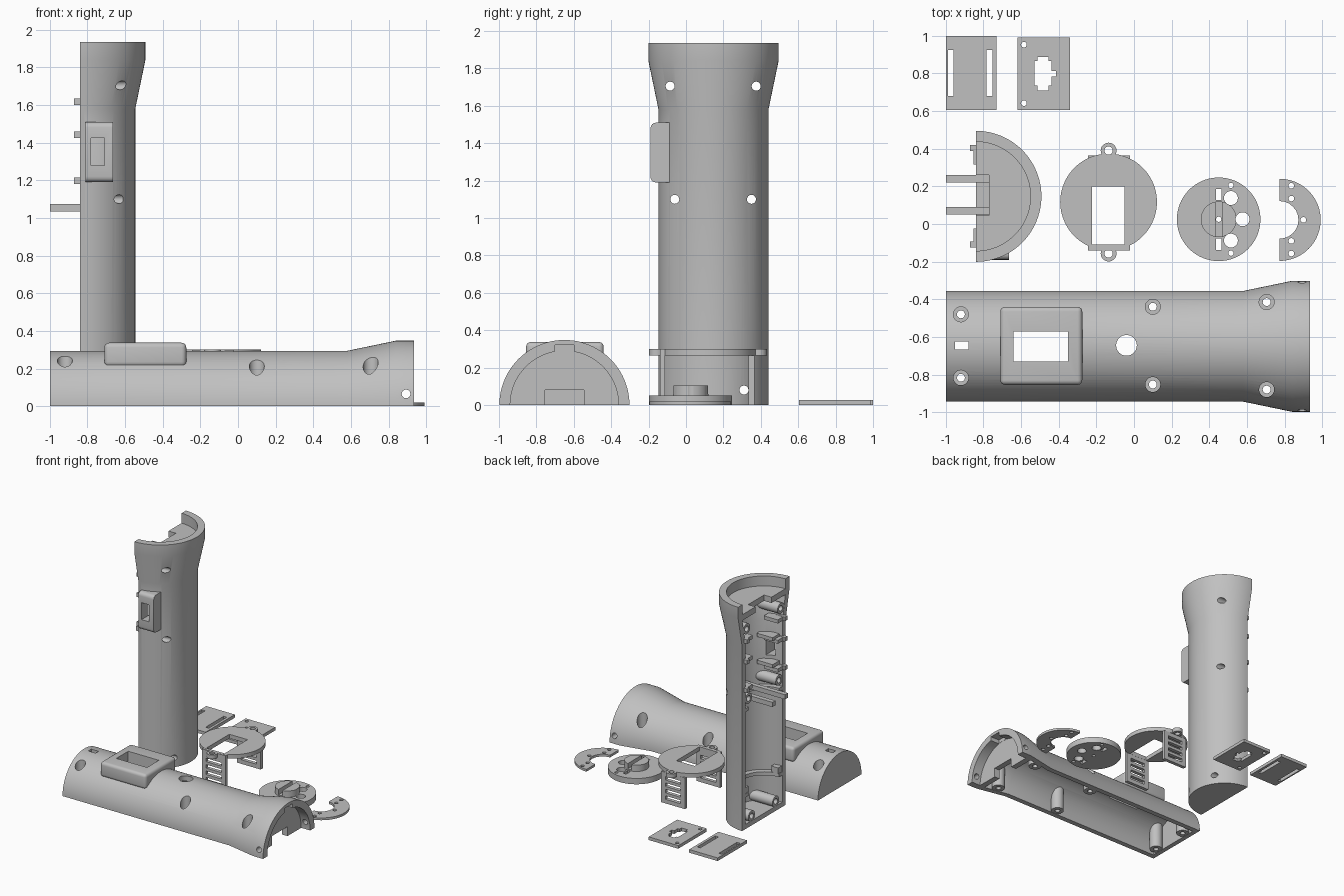
import bpy, bmesh, math
from mathutils import Matrix, Vector

if "Cube" in bpy.data.objects:
    bpy.data.objects.remove(bpy.data.objects["Cube"])

grey = bpy.data.materials.new("plain grey")
grey.diffuse_color = (0.53, 0.53, 0.53, 1)
grey.use_nodes = True
grey.node_tree.nodes["Principled BSDF"].inputs["Base Color"].default_value = grey.diffuse_color


def finish(name, bm):
    bmesh.ops.recalc_face_normals(bm, faces=bm.faces)
    me = bpy.data.meshes.new(name)
    bm.to_mesh(me)
    bm.free()
    ob = bpy.data.objects.new(name, me)
    bpy.context.collection.objects.link(ob)
    return ob


def box(name, x, y, z, bevel=0, axes=(0, 1, 2)):
    """Box from three (low, high) ranges; bevels edges parallel to the given axes."""
    bm = bmesh.new()
    bmesh.ops.create_cube(bm, size=1)
    for v in bm.verts:
        v.co = Vector([(r[0] + r[1]) / 2 + c * (r[1] - r[0]) for r, c in zip((x, y, z), v.co)])
    if bevel:
        edges = [e for e in bm.edges if any(
            abs((e.verts[0].co - e.verts[1].co).normalized()[a]) > 0.9 for a in axes)]
        bmesh.ops.bevel(bm, geom=edges, offset=bevel, segments=4, profile=0.5, affect='EDGES')
    return finish(name, bm)


def cyl(name, a, b, r, n=32):
    """Cylinder between two points."""
    a, b = Vector(a), Vector(b)
    m = Matrix.Translation((a + b) / 2) @ (b - a).to_track_quat('Z', 'Y').to_matrix().to_4x4()
    bm = bmesh.new()
    bmesh.ops.create_cone(bm, cap_ends=True, segments=n, radius1=r, radius2=r,
                          depth=(b - a).length, matrix=m)
    return finish(name, bm)


def half_solid(name, profile, m, over=0.0, n=48):
    """Half-turned solid on the +x side of local z; profile is (radius, z)."""
    bm = bmesh.new()
    angles = [-math.pi / 2 - over + (math.pi + 2 * over) * i / n for i in range(n + 1)]
    rings = [[bm.verts.new(m @ Vector((r * math.cos(t), r * math.sin(t), z))) for t in angles]
             for r, z in profile]
    for a, b in zip(rings, rings[1:]):
        for i in range(n):
            bm.faces.new((a[i], a[i + 1], b[i + 1], b[i]))
        bm.faces.new((a[n], a[0], b[0], b[n]))
    bm.faces.new(rings[0])
    bm.faces.new(rings[-1])
    return finish(name, bm)


def boolean(ob, op, *others):
    for o in others:
        mod = ob.modifiers.new("bool", 'BOOLEAN')
        mod.operation, mod.solver, mod.object = op, 'EXACT', o
        bpy.context.view_layer.update()
        dg = bpy.context.evaluated_depsgraph_get()
        me = bpy.data.meshes.new_from_object(ob.evaluated_get(dg))
        ob.modifiers.clear()
        ob.data = me
        bpy.data.objects.remove(o)
    return ob


def cut(ob, *others):
    return boolean(ob, 'DIFFERENCE', *others)


def add(ob, *others):
    return boolean(ob, 'UNION', *others)


def drill(ob, r, *points):
    """Vertical holes right through a flat part."""
    return cut(ob, *[cyl("drill", (x, y, -0.1), (x, y, 0.5), r, 24) for x, y in points])


OUTER = [(0.294, 0), (0.294, 1.58), (0.348, 1.84), (0.348, 1.935)]
CAVITY = [(0.25, 0.04), (0.25, 1.58), (0.29, 1.80)]
LIP = [(0.29, 1.85), (0.29, 1.96)]

# ---- standing half: open towards -x ----
CX, CY = -0.84, 0.147
up = Matrix.Translation((CX, CY, 0))
body = half_solid("standing_half", OUTER, up)
add(body, box("switch_box", (-0.81, -0.665), (-0.19, -0.04), (1.19, 1.51), 0.03, (0,)))
cavity = half_solid("cavity", CAVITY, up, 0.05)
screws = [(-0.085, 1.705), (0.375, 1.705), (-0.06, 1.10), (0.35, 1.10), (-0.016, 0.08), (0.31, 0.08)]
for y, z in screws:
    cut(cavity, cyl("boss", (CX + 0.002, y, z), (-0.45, y, z), 0.045))
for z in (0.27, 1.0):                                      # arched ribs
    rib = cyl("rib", (CX, CY, z), (CX, CY, z + 0.03), 0.27, 64)
    cut(cavity, cut(rib, cyl("bore", (CX, CY, z - 0.1), (CX, CY, z + 0.1), 0.205, 64)))
cut(body, cavity, half_solid("lip", LIP, up, 0.05),
    box("plate_notch", (-0.9, -0.77), (0.045, 0.26), (1.78, 1.88)),
    box("switch_hole", (-0.78, -0.71), (-0.3, 0.0), (1.28, 1.425)),
    *[cyl("screw_hole", (-0.9, y, z), (-0.4, y, z), 0.024, 24) for y, z in screws])

# locking tabs on both edges, mirrored about the tube axis
for s, side in ((1, "back"), (-1, "front")):
    for i, z in enumerate((1.18, 1.425, 1.60)):
        near, mid, far = (sorted((CY + s * a, CY + s * b)) for a, b in
                          ((0.17, 0.265), (0.24, 0.272), (0.17, 0.265)))
        tab = box(f"{side}_tab_{i}", (-0.872, -0.79), mid, (z, z + 0.035))
        add(tab, box("tab_base", (-0.853, -0.72), near, (z + 0.002, z + 0.033)))
    box(f"{side}_stop", (-0.835, -0.77), sorted((CY + s * 0.2, CY + s * 0.27)), (0.30, 0.35))
for name, y in (("front_prong", (0.05, 0.09)), ("back_prong", (0.22, 0.26))):
    box(name, (-1.0, -0.60), y, (1.035, 1.075))
for i, z in enumerate((1.22, 1.45)):                       # switch supports
    box(f"switch_support_{i}", (-0.82, -0.67), (-0.09, 0.0), (z, z + 0.03))

# ---- lying half: open downwards ----
LY = -0.65
flat = Matrix(((0, 0, 1, -1.0), (0, -1, 0, LY), (1, 0, 0, 0), (0, 0, 0, 1)))
shell = half_solid("lying_half", OUTER, flat)
add(shell, box("button_box", (-0.71, -0.275), (-0.855, -0.44), (0.21, 0.337), 0.025))
cavity = half_solid("cavity", CAVITY, flat, 0.05)
screws = [(-0.92, -0.48), (-0.92, -0.817), (0.10, -0.44), (0.10, -0.853), (0.705, -0.415), (0.705, -0.88)]
for x, y in screws:
    cut(cavity, cyl("boss", (x, y, 0.002), (x, y, 0.4), 0.052))
cut(shell, cavity, half_solid("lip", LIP, flat, 0.05),
    box("plate_notch", (0.78, 0.88), (LY - 0.105, LY + 0.105), (-0.1, 0.08)),
    box("lip_notch", (0.851, 0.96), (LY - 0.05, LY + 0.05), (0.2, 0.32)),
    box("button_hole", (-0.64, -0.35), (-0.73, -0.57), (0.05, 0.4)),
    box("cord_slot", (-0.95, -0.88), (-0.667, -0.625), (0.1, 0.4)),
    cyl("lamp_hole", (-0.04, -0.645, 0.1), (-0.04, -0.645, 0.4), 0.055),
    cyl("side_hole", (0.893, -1.1, 0.065), (0.893, -0.2, 0.065), 0.023, 24))
for x, y in screws:
    cut(shell, cyl("counterbore", (x, y, 0.1), (x, y, 0.4), 0.04),
        cyl("screw_hole", (x, y, -0.1), (x, y, 0.2), 0.021, 24))

# ---- round carrier plate on two slotted legs ----
carrier = cyl("carrier_plate", (-0.135, 0.117, 0.265), (-0.135, 0.117, 0.3), 0.257, 96)
ears = [(-0.135, 0.39), (-0.135, -0.157)]
for x, y in ears:
    add(carrier, cyl("ear", (x, y, 0.265), (x, y, 0.3), 0.042))
drill(carrier, 0.022, *ears)
cut(carrier, box("window", (-0.222, -0.05), (-0.11, 0.2), (0.1, 0.5)))
for name, y, top in (("front_leg", (-0.14, -0.111), 0.299), ("back_leg", (0.335, 0.365), 0.266)):
    leg = box(name, (-0.245, -0.02), y, (0, top))
    cut(leg, *[box("slot", (-0.205, -0.06), (y[0] - 0.1, y[1] + 0.1), (z, z + 0.03))
               for z in (0.035, 0.09, 0.145, 0.20)])

# ---- hub disc ----
disc = cyl("hub_disc", (0.45, 0.025, 0), (0.45, 0.025, 0.05), 0.222, 96)
add(disc, cyl("hub", (0.45, 0.025, 0.03), (0.45, 0.025, 0.105), 0.095, 48))
cut(disc, box("hub_groove", (0.432, 0.468), (-0.1, 0.15), (0.06, 0.2)),
    box("back_slot", (0.435, 0.465), (0.128, 0.187), (-0.1, 0.2)),
    box("front_slot", (0.435, 0.465), (-0.137, -0.078), (-0.1, 0.2)))
drill(disc, 0.037, (0.515, 0.138), (0.577, 0.025), (0.515, -0.088))
drill(disc, 0.014, (0.45, 0.025), (0.515, 0.205), (0.515, -0.155))

# ---- half ring ----
ring = half_solid("half_ring", [(0.218, 0), (0.218, 0.02)], Matrix.Translation((0.774, 0.022, 0)))
drill(ring, 0.1, (0.774, 0.022))
drill(ring, 0.015, (0.836, 0.203), (0.836, 0.135), (0.9, 0.022), (0.836, -0.09), (0.836, -0.157))

# ---- flat cover plates ----
slotted = box("slotted_plate", (-1.0, -0.73), (0.605, 1.0), (0, 0.027))
cut(slotted, *[box("slot", (x, x + 0.03), (0.68, 0.925), (-0.1, 0.1)) for x in (-0.988, -0.783)])
socket = box("socket_plate", (-0.62, -0.34), (0.605, 0.99), (0, 0.027))
cut(socket, box("hole_tall", (-0.512, -0.455), (0.71, 0.888), (-0.1, 0.1)),
    box("hole_wide", (-0.53, -0.438), (0.735, 0.865), (-0.1, 0.1)),
    box("hole_key", (-0.45, -0.415), (0.785, 0.813), (-0.1, 0.1)))
drill(socket, 0.015, (-0.585, 0.953), (-0.585, 0.642))

# ---- colour and shading ----
for ob in bpy.context.scene.objects:
    ob.data.materials.clear()
    ob.data.materials.append(grey)
    for p in ob.data.polygons:
        p.material_index = 0
    ob.select_set(True)
bpy.context.view_layer.objects.active = body
bpy.ops.object.shade_smooth_by_angle(angle=math.radians(30))
